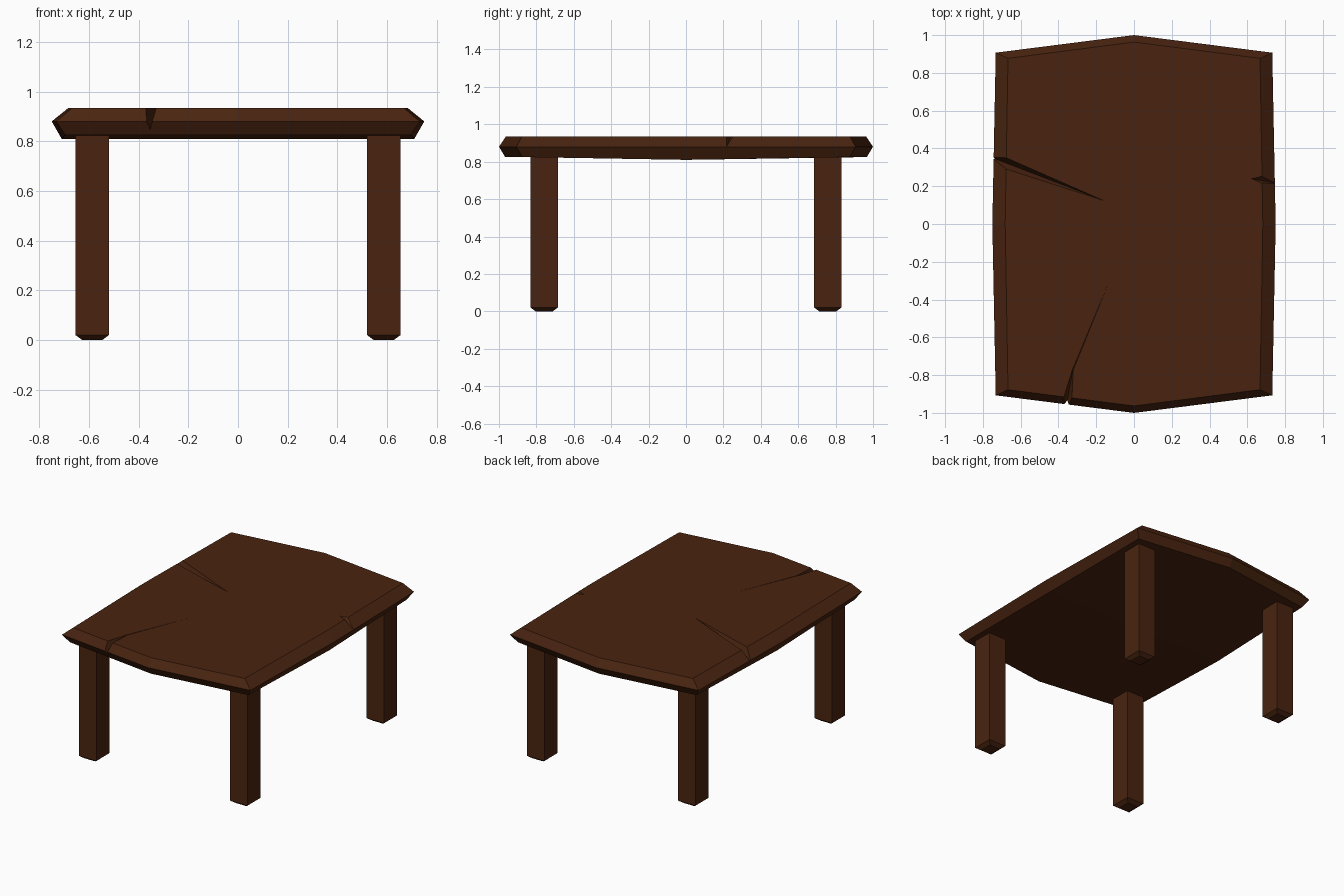
import bpy, bmesh

if "Cube" in bpy.data.objects:
    bpy.data.objects.remove(bpy.data.objects["Cube"])

wood = bpy.data.materials.new("dark brown wood")
wood.diffuse_color = (0.068, 0.0175, 0.005, 1)
wood.use_nodes = True
wood.node_tree.nodes["Principled BSDF"].inputs["Base Color"].default_value = wood.diffuse_color


def make_object(name, bm):
    bmesh.ops.recalc_face_normals(bm, faces=bm.faces[:])
    mesh = bpy.data.meshes.new(name)
    bm.to_mesh(mesh)
    bm.free()
    mesh.materials.append(wood)
    obj = bpy.data.objects.new(name, mesh)
    bpy.context.collection.objects.link(obj)
    return obj


def ring(bm, corner, end, side, z_end, z_side):
    """Eight-sided outline: four corners, two pointed ends, two bowed sides."""
    cx, cy = corner
    pts = [(side, 0, z_side), (cx, cy, z_end), (0, end, z_end), (-cx, cy, z_end),
           (-side, 0, z_side), (-cx, -cy, z_end), (0, -end, z_end), (cx, -cy, z_end)]
    return [bm.verts.new(p) for p in pts]


# Table top: three stacked outlines, widest in the middle
bm = bmesh.new()
low = ring(bm, (0.695, 0.875), 0.967, 0.71, 0.825, 0.81)
mid = ring(bm, (0.732, 0.907), 1.0, 0.75, 0.88, 0.88)
top = ring(bm, (0.667, 0.877), 0.963, 0.682, 0.935, 0.935)
for a, b in ((low, mid), (mid, top)):
    for i in range(8):
        j = (i + 1) % 8
        bm.faces.new((a[i], a[j], b[j], b[i]))
bm.faces.new(top)
bm.faces.new(low[0:5])
bm.faces.new(low[4:8] + low[0:1])
table_top = make_object("table_top", bm)

# Cracks: tapered wedges cut from the top (tip, outer left, outer right, valley)
cracks = [
    ((-0.15, 0.12, 0.936), (-0.80, 0.41, 0.945), (-0.80, 0.325, 0.945), (-0.80, 0.37, 0.865)),
    ((-0.32, -0.75, 0.936), (-0.40, -1.0, 0.945), (-0.33, -1.0, 0.945), (-0.365, -1.0, 0.815)),
    ((0.62, 0.24, 0.936), (0.80, 0.16, 0.945), (0.80, 0.29, 0.945), (0.80, 0.205, 0.855)),
    ((-0.13, -0.30, 0.9355), (-0.331, -0.78, 0.94), (-0.322, -0.78, 0.94), (-0.327, -0.78, 0.925)),
]
for points in cracks:
    bm = bmesh.new()
    v = [bm.verts.new(p) for p in points]
    for f in ((0, 1, 2), (0, 2, 3), (0, 3, 1), (1, 3, 2)):
        bm.faces.new([v[i] for i in f])
    cutter = make_object("crack_cutter", bm)
    cutter.hide_render = True
    mod = table_top.modifiers.new("crack", 'BOOLEAN')
    mod.operation = 'DIFFERENCE'
    mod.solver = 'EXACT'
    mod.object = cutter
    bpy.context.view_layer.objects.active = table_top
    bpy.ops.object.modifier_apply(modifier=mod.name)
    bpy.data.objects.remove(cutter)

# Legs: square posts with a chamfered foot
for sx, side in ((-1, "left"), (1, "right")):
    for sy, place in ((-1, "front"), (1, "back")):
        bm = bmesh.new()
        rings = []
        for z, inset in ((0, 0.027), (0.02, 0), (0.85, 0)):
            hx, hy = 0.0675 - inset, 0.0725 - inset
            rings.append([bm.verts.new((sx * 0.587 + x * hx, sy * 0.758 + y * hy, z))
                          for x, y in ((-1, -1), (1, -1), (1, 1), (-1, 1))])
        for a, b in zip(rings, rings[1:]):
            for i in range(4):
                j = (i + 1) % 4
                bm.faces.new((a[i], a[j], b[j], b[i]))
        bm.faces.new(rings[0])
        bm.faces.new(rings[-1])
        make_object(f"{place}_{side}_leg", bm)
